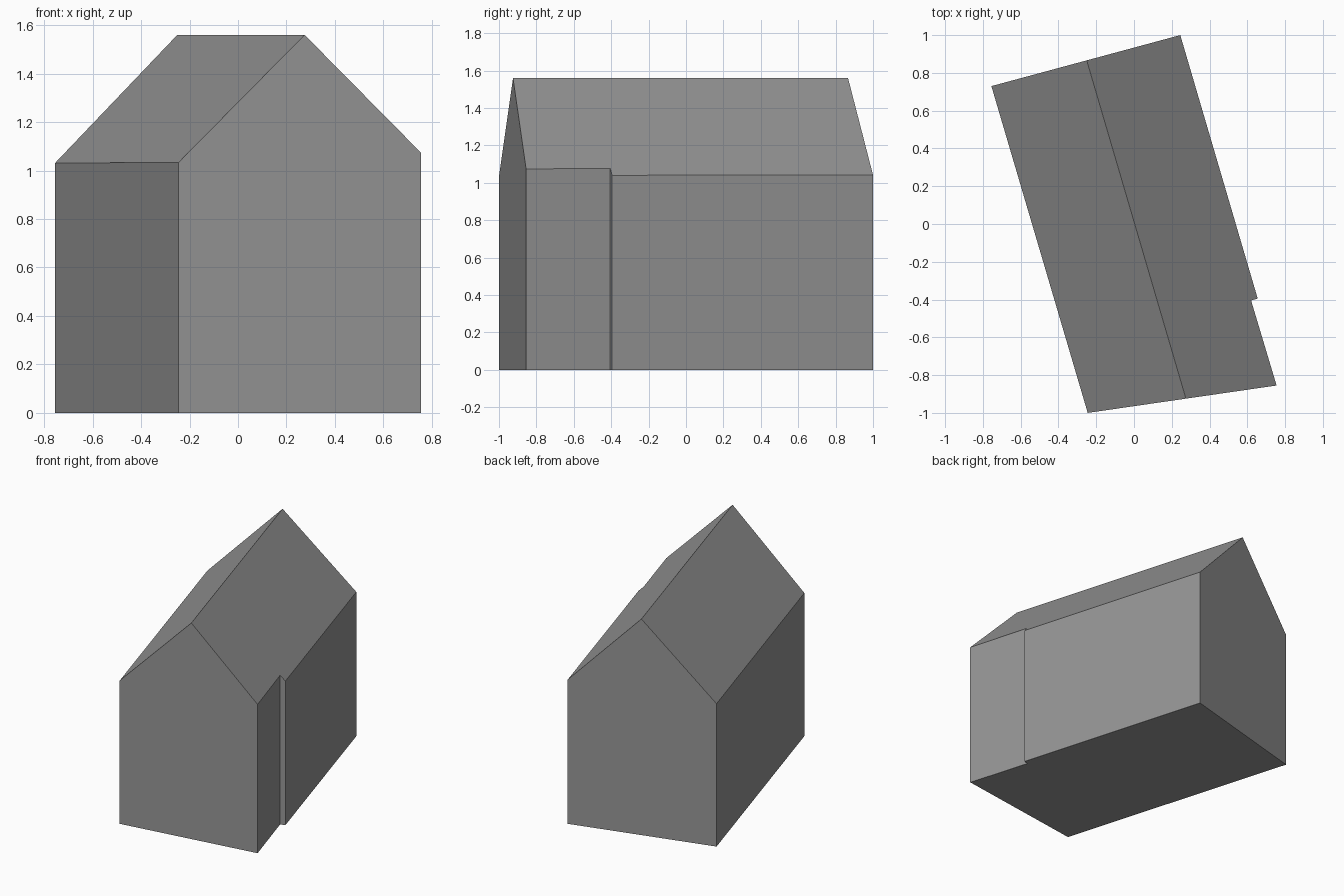
import bpy
import bmesh
from mathutils import Vector

cube = bpy.data.objects.get("Cube")
if cube:
    bpy.data.objects.remove(cube, do_unlink=True)

# Wall colour, shared by the roof
grey = bpy.data.materials.new("plain_grey")
grey.use_nodes = True
colour = (0.3, 0.3, 0.3, 1)
grey.diffuse_color = colour
grey.node_tree.nodes["Principled BSDF"].inputs["Base Color"].default_value = colour

# Footprint with a small step in the right wall
footprint = [(-0.245, -1), (0.755, -0.855), (0.62, -0.405),
             (0.655, -0.395), (0.245, 1), (-0.755, 0.73)]
ridge_front = Vector((0.275, -0.925, 1.56))
ridge_back = Vector((-0.25, 0.865, 1.56))
slope = 1.012

# Tall block of walls
bm = bmesh.new()
base = bm.faces.new([bm.verts.new((x, y, 0)) for x, y in footprint])
block = bmesh.ops.extrude_face_region(bm, geom=[base], use_keep_orig=True)
top = [v for v in block["geom"] if isinstance(v, bmesh.types.BMVert)]
bmesh.ops.translate(bm, verts=top, vec=(0, 0, 3))
bmesh.ops.recalc_face_normals(bm, faces=bm.faces)

# Cut one sloping roof plane on each side of the ridge
along = (ridge_back - ridge_front).normalized()
across = along.cross(Vector((0, 0, 1)))
for side in (-1, 1):
    cut = bmesh.ops.bisect_plane(
        bm, geom=bm.verts[:] + bm.edges[:] + bm.faces[:], dist=1e-5,
        plane_co=ridge_front, plane_no=across * side * slope + Vector((0, 0, 1)),
        clear_outer=True)
    rim = [e for e in cut["geom_cut"] if isinstance(e, bmesh.types.BMEdge)]
    bmesh.ops.edgeloop_fill(bm, edges=rim)
bmesh.ops.recalc_face_normals(bm, faces=bm.faces)

mesh = bpy.data.meshes.new("gabled_house")
bm.to_mesh(mesh)
bm.free()
mesh.materials.append(grey)
house = bpy.data.objects.new("gabled_house", mesh)
bpy.context.collection.objects.link(house)
